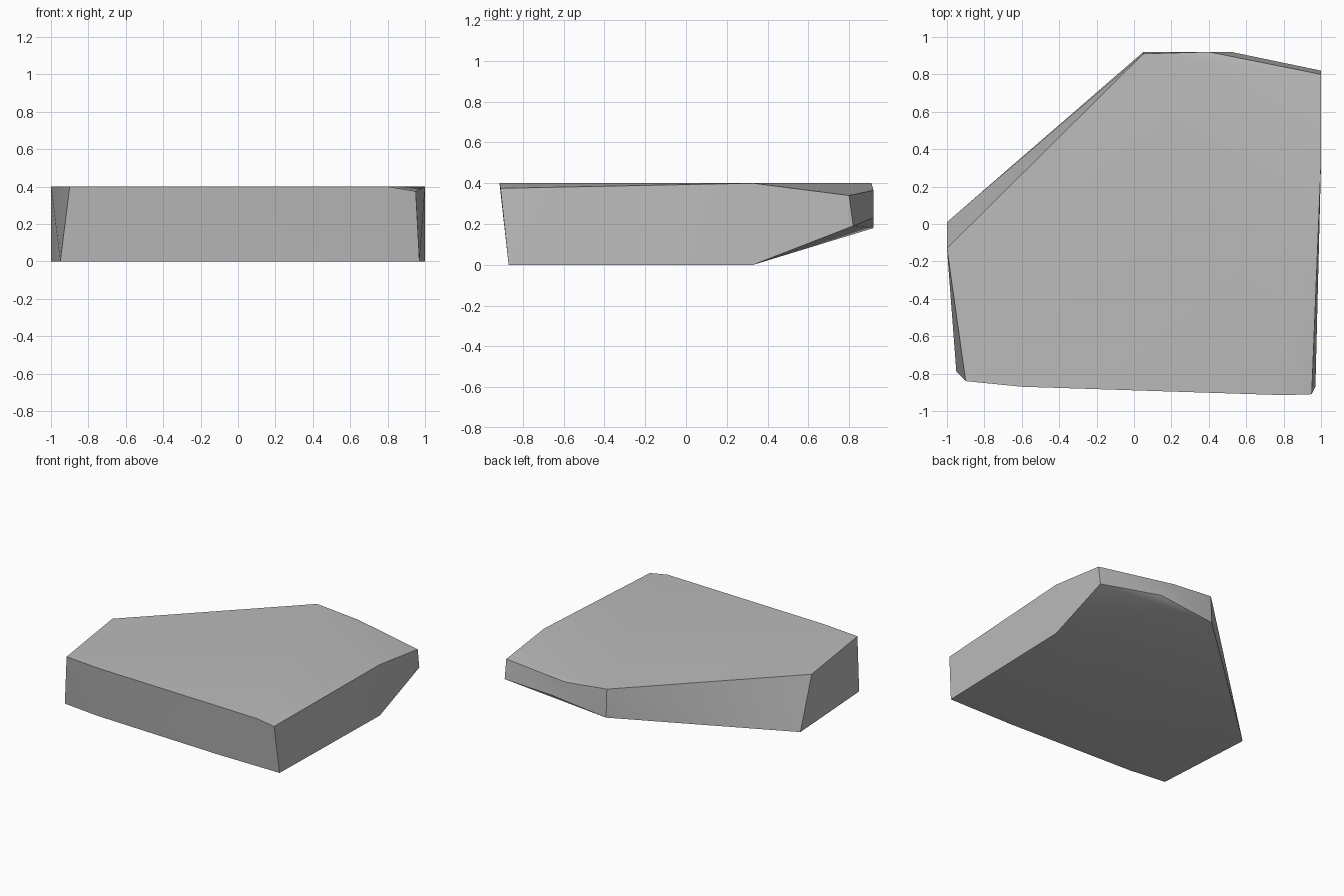
import bpy
import bmesh
import math

cube = bpy.data.objects.get("Cube")
if cube:
    bpy.data.objects.remove(cube, do_unlink=True)

# Stone colour
stone = bpy.data.materials.new("stone_grey")
stone.use_nodes = True
grey = (0.5, 0.5, 0.5, 1)
stone.diffuse_color = grey
stone.node_tree.nodes["Principled BSDF"].inputs["Base Color"].default_value = grey

# Corners of the chipped slab, upper rim then lower rim
H = 0.4
upper_rim = [
    (-1, -0.13, H), (-0.9, -0.84, H), (-0.6, -0.87, H), (0.8, -0.915, H),
    (0.95, -0.91, 0.375), (1, 0.33, H), (1, 0.8, 0.34),
    (0.4, 0.92, 0.365), (0.05, 0.91, H),
]
lower_rim = [
    (-1, 0.01, 0), (-0.95, -0.79, 0), (-0.65, -0.825, 0), (0.43, -0.867, 0),
    (0.97, -0.87, 0), (1, 0.33, 0), (1, 0.82, 0.19),
    (0.52, 0.92, 0.23), (0.05, 0.92, 0.18),
]

# Slab as the hull of both rims, with flat areas merged
bm = bmesh.new()
for corner in upper_rim + lower_rim:
    bm.verts.new(corner)
hull = bmesh.ops.convex_hull(bm, input=bm.verts[:])
loose = [v for v in bm.verts if not v.link_faces]
bmesh.ops.delete(bm, geom=loose, context="VERTS")
bmesh.ops.dissolve_limit(bm, angle_limit=math.radians(0.5),
                         verts=bm.verts[:], edges=bm.edges[:])
bmesh.ops.recalc_face_normals(bm, faces=bm.faces[:])
mesh = bpy.data.meshes.new("stone_slab")
bm.to_mesh(mesh)
bm.free()
mesh.materials.append(stone)
slab = bpy.data.objects.new("stone_slab", mesh)
bpy.context.collection.objects.link(slab)

# Soft shading on shallow slopes, crisp on the rims
bpy.ops.object.select_all(action="DESELECT")
slab.select_set(True)
bpy.context.view_layer.objects.active = slab
bpy.ops.object.shade_smooth_by_angle(angle=math.radians(30))
